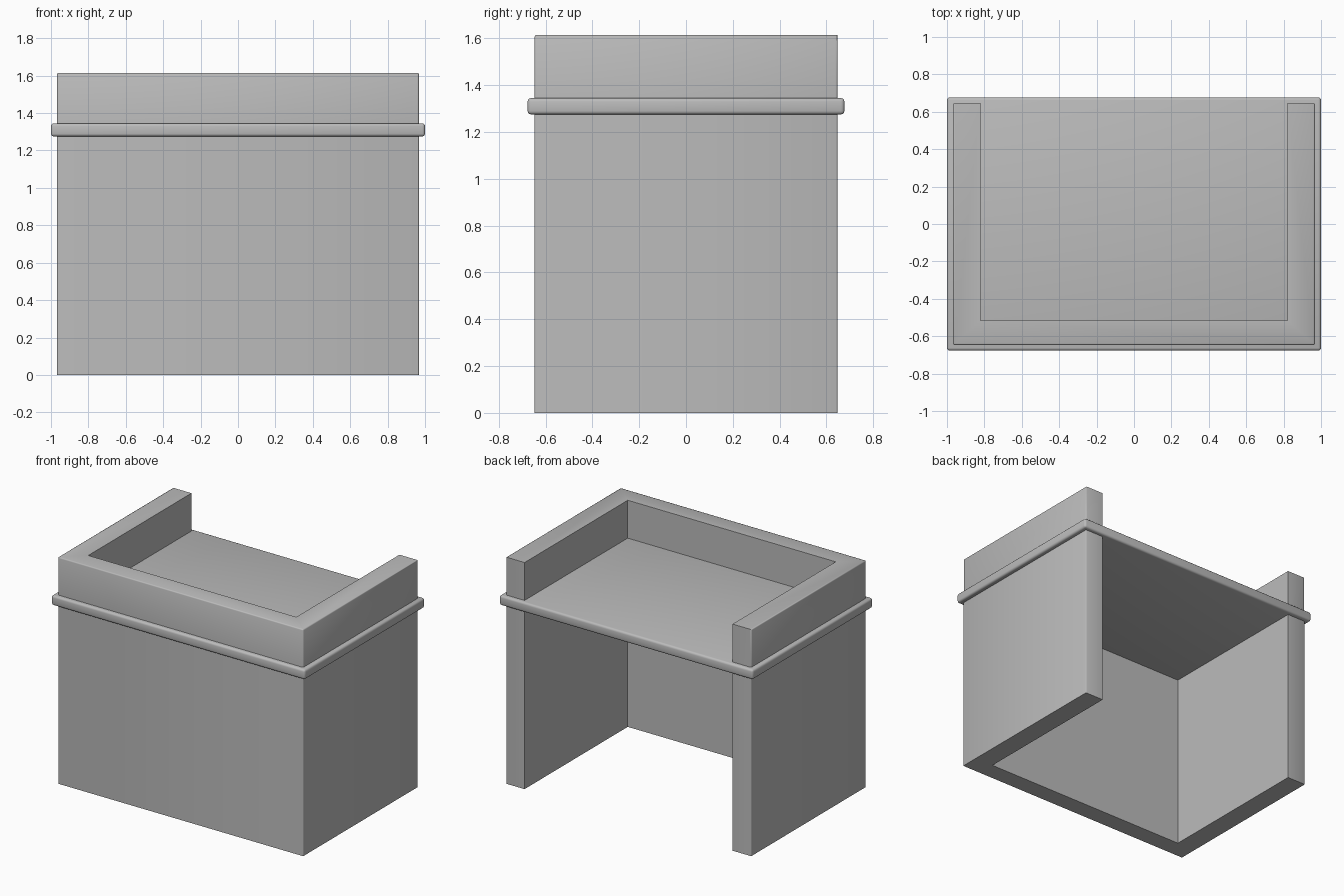
import bpy, bmesh

cube = bpy.data.objects.get("Cube")
if cube:
    bpy.data.objects.remove(cube)

grey = bpy.data.materials.new("plain grey")
grey.use_nodes = True
colour = (0.5, 0.5, 0.5, 1)
grey.diffuse_color = colour
grey.node_tree.nodes["Principled BSDF"].inputs["Base Color"].default_value = colour

X, Y = 0.967, 0.647            # outer faces of the walls
IN_X, IN_Y = 0.82, -0.515      # inner faces of the walls
U_SHAPE = [(-X, -Y), (X, -Y), (X, Y), (IN_X, Y),
           (IN_X, IN_Y), (-IN_X, IN_Y), (-IN_X, Y), (-X, Y)]


def extrude(name, outline, z0, z1, bevel, pick, segments=2):
    """Raise an outline from z0 to z1, rounding the edges that pick accepts."""
    bm = bmesh.new()
    base = bm.faces.new([bm.verts.new((x, y, z0)) for x, y in outline])
    raised = bmesh.ops.extrude_face_region(bm, geom=[base], use_keep_orig=True)
    for v in raised["geom"]:
        if isinstance(v, bmesh.types.BMVert):
            v.co.z = z1
    bmesh.ops.recalc_face_normals(bm, faces=bm.faces)
    edges = [e for e in bm.edges if pick(*(v.co for v in e.verts))]
    bmesh.ops.bevel(bm, geom=edges, offset=bevel, segments=segments,
                    profile=0.5, affect='EDGES', clamp_overlap=True)
    mesh = bpy.data.meshes.new(name)
    bm.to_mesh(mesh)
    bm.free()
    mesh.materials.append(grey)
    obj = bpy.data.objects.new(name, mesh)
    bpy.context.collection.objects.link(obj)
    bpy.ops.object.select_all(action='DESELECT')
    obj.select_set(True)
    bpy.context.view_layer.objects.active = obj
    bpy.ops.object.shade_smooth_by_angle(angle=0.9)
    return obj


def outer(v):
    return abs(v.x) > X - 0.01 or v.y < -Y + 0.01


def outer_upright(a, b):
    return abs(a.z - b.z) > 0.1 and outer(a) and outer(b)


def outer_rim(a, b):
    return outer_upright(a, b) or (min(a.z, b.z) > 1.5 and outer(a) and outer(b))


# Three-sided base, open at the back
extrude("base_walls", U_SHAPE, 0, 1.29, 0.006, outer_upright)

# Overhanging counter slab with rounded edges
SX, SY = 1.0, 0.677
extrude("counter_slab", [(-SX, -SY), (SX, -SY), (SX, SY), (-SX, SY)],
        1.275, 1.345, 0.015, lambda a, b: True, 3)

# Three-sided raised rim above the slab
extrude("raised_rim", U_SHAPE, 1.335, 1.615, 0.008, outer_rim)
